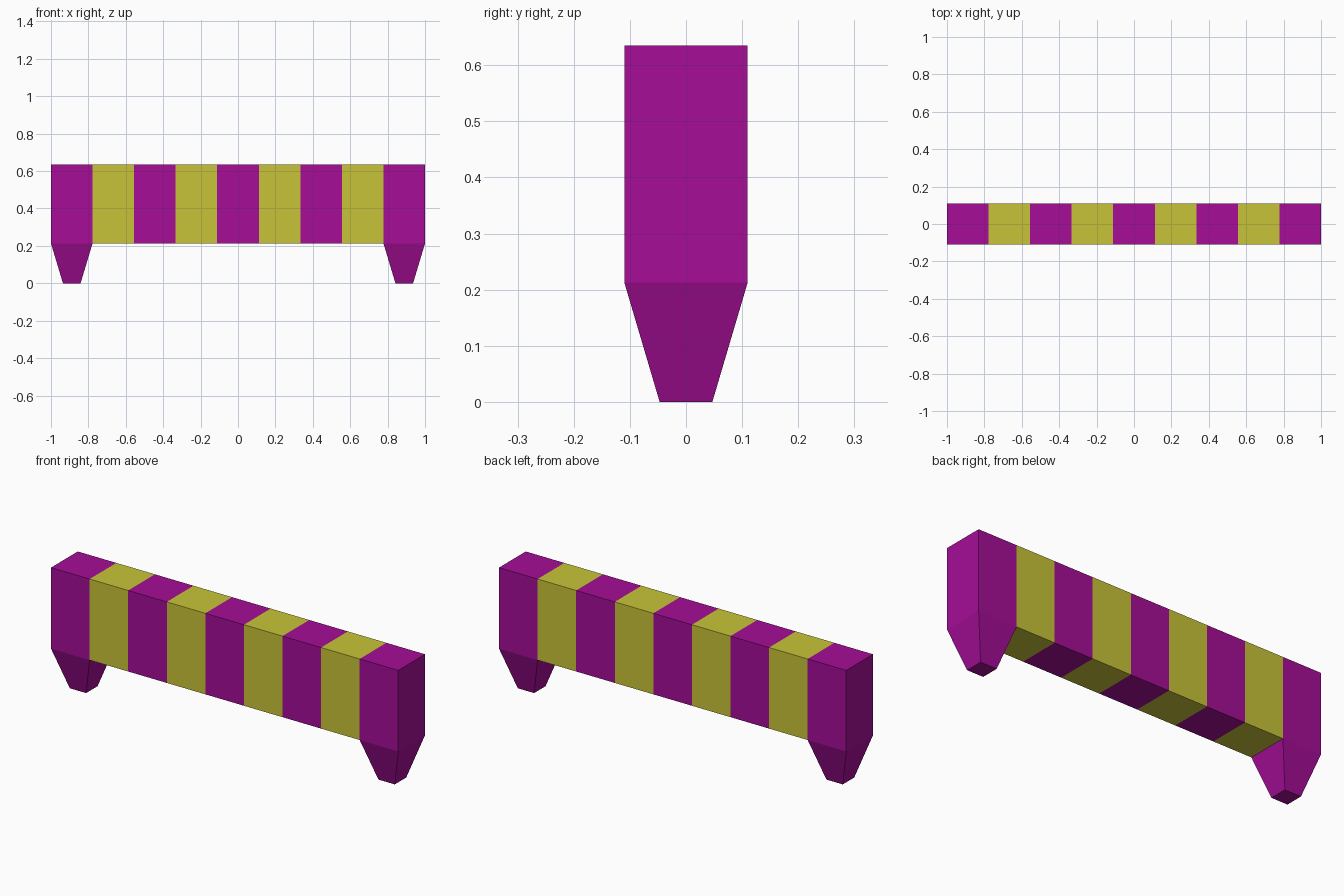
import bpy, bmesh, math
from mathutils import Matrix, Vector

if "Cube" in bpy.data.objects:
    bpy.data.objects.remove(bpy.data.objects["Cube"])

N = 9                       # stripes along the beam
W = 2 / N                   # stripe width
HALF_Y = 0.11
Z0, Z1 = 0.213, 0.635       # beam underside and top
FOOT = 0.047                # half width of the foot


def material(name, color):
    mat = bpy.data.materials.new(name)
    mat.diffuse_color = (*color, 1)
    mat.use_nodes = True
    mat.node_tree.nodes["Principled BSDF"].inputs["Base Color"].default_value = mat.diffuse_color
    return mat


def make_object(name, bm, mats):
    bmesh.ops.recalc_face_normals(bm, faces=bm.faces)
    mesh = bpy.data.meshes.new(name)
    bm.to_mesh(mesh)
    bm.free()
    for m in mats:
        mesh.materials.append(m)
    obj = bpy.data.objects.new(name, mesh)
    bpy.context.collection.objects.link(obj)
    return obj


magenta = material("magenta", (0.38, 0.004, 0.31))
yellow = material("yellow", (0.58, 0.55, 0.04))

# Striped beam: one box cut into equal bands with alternating colours
bm = bmesh.new()
bmesh.ops.create_cube(bm, size=1, matrix=Matrix.Translation((0, 0, (Z0 + Z1) / 2))
                      @ Matrix.Diagonal((2, 2 * HALF_Y, Z1 - Z0, 1)))
for i in range(1, N):
    bmesh.ops.bisect_plane(bm, geom=bm.verts[:] + bm.edges[:] + bm.faces[:],
                           plane_co=(-1 + i * W, 0, 0), plane_no=(1, 0, 0))
for f in bm.faces:
    stripe = min(N - 1, max(0, math.floor((f.calc_center_median().x + 1) / W)))
    f.material_index = stripe % 2
make_object("striped_beam", bm, [magenta, yellow])

# Tapered square legs under the two end stripes
for side, name in ((-1, "left_leg"), (1, "right_leg")):
    bm = bmesh.new()
    bmesh.ops.create_cube(bm, size=1)
    for v in bm.verts:
        top = v.co.z > 0
        hx, hy = (W / 2, HALF_Y) if top else (FOOT, FOOT)
        v.co = Vector((side * (1 - W / 2) + math.copysign(hx, v.co.x),
                       math.copysign(hy, v.co.y), Z0 if top else 0))
    make_object(name, bm, [magenta])
